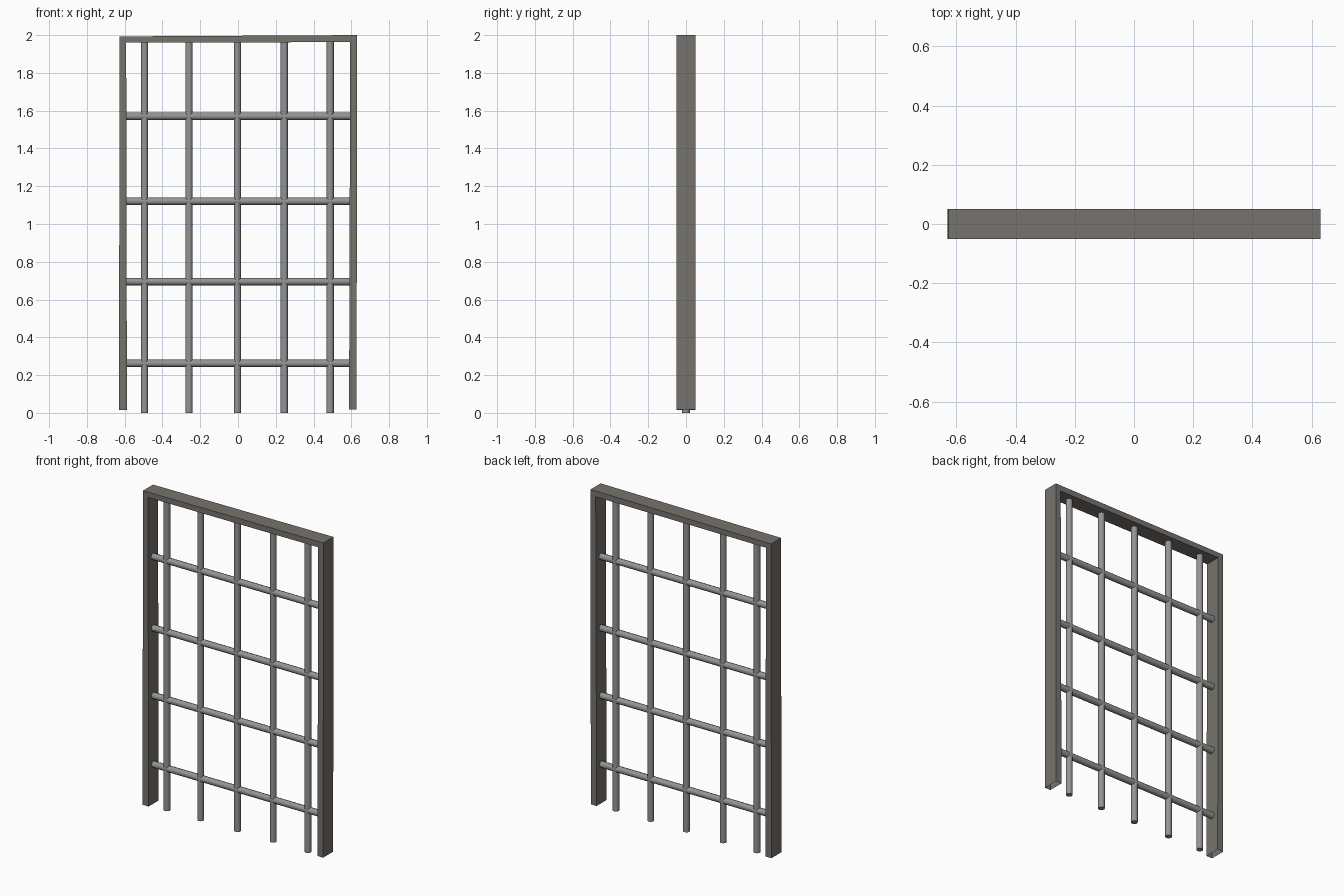
import bpy, bmesh, math
from mathutils import Matrix, Vector

if "Cube" in bpy.data.objects:
    bpy.data.objects.remove(bpy.data.objects["Cube"])


def material(name, rgb):
    m = bpy.data.materials.new(name)
    m.diffuse_color = (*rgb, 1)
    m.use_nodes = True
    m.node_tree.nodes["Principled BSDF"].inputs["Base Color"].default_value = m.diffuse_color
    return m


FRAME = material("warm grey frame", (0.185, 0.17, 0.155))
BARS = material("steel grey bars", (0.30, 0.30, 0.30))


def add_object(name, bm, mat):
    bmesh.ops.recalc_face_normals(bm, faces=bm.faces)
    me = bpy.data.meshes.new(name)
    bm.to_mesh(me)
    bm.free()
    me.materials.append(mat)
    ob = bpy.data.objects.new(name, me)
    bpy.context.collection.objects.link(ob)
    return ob


def bar(name, start, end, radius=0.02, sides=10):
    start, end = Vector(start), Vector(end)
    d = end - start
    bm = bmesh.new()
    rot = d.to_track_quat('Z', 'Y').to_matrix().to_4x4()
    bmesh.ops.create_cone(bm, cap_ends=True, segments=sides,
                          radius1=radius, radius2=radius, depth=d.length,
                          matrix=Matrix.Translation((start + end) / 2) @ rot)
    for f in bm.faces:
        f.smooth = len(f.verts) == 4
    for e in bm.edges:
        e.smooth = all(f.smooth for f in e.link_faces)
    return add_object(name, bm, BARS)


# Door surround: slightly uneven upside-down U, with hollow feet
outer = [(-0.63, 0.015), (-0.627, 1.993), (0.63, 2.0), (0.628, 0.018)]
inner = [(-0.588, 0.015), (-0.592, 1.96), (0.594, 1.963), (0.588, 0.018)]
bm = bmesh.new()
rings = []
for o, i in zip(outer, inner):
    rings.append([bm.verts.new((p[0], y, p[1]))
                  for p, y in ((o, -0.05), (o, 0.05), (i, 0.05), (i, -0.05))])
for a, b in zip(rings, rings[1:]):
    for k in range(4):
        n = (k + 1) % 4
        bm.faces.new((a[k], a[n], b[n], b[k]))
add_object("door_frame", bm, FRAME)

# Upright bars
for n, x in enumerate((-0.495, -0.26, -0.003, 0.245, 0.488)):
    bar(f"upright_bar_{n + 1}", (x, 0, 0), (x, 0, 1.97))

# Cross bars
for n, z in enumerate((0.262, 0.695, 1.12, 1.57)):
    bar(f"cross_bar_{n + 1}", (-0.597, 0, z), (0.597, 0, z))
